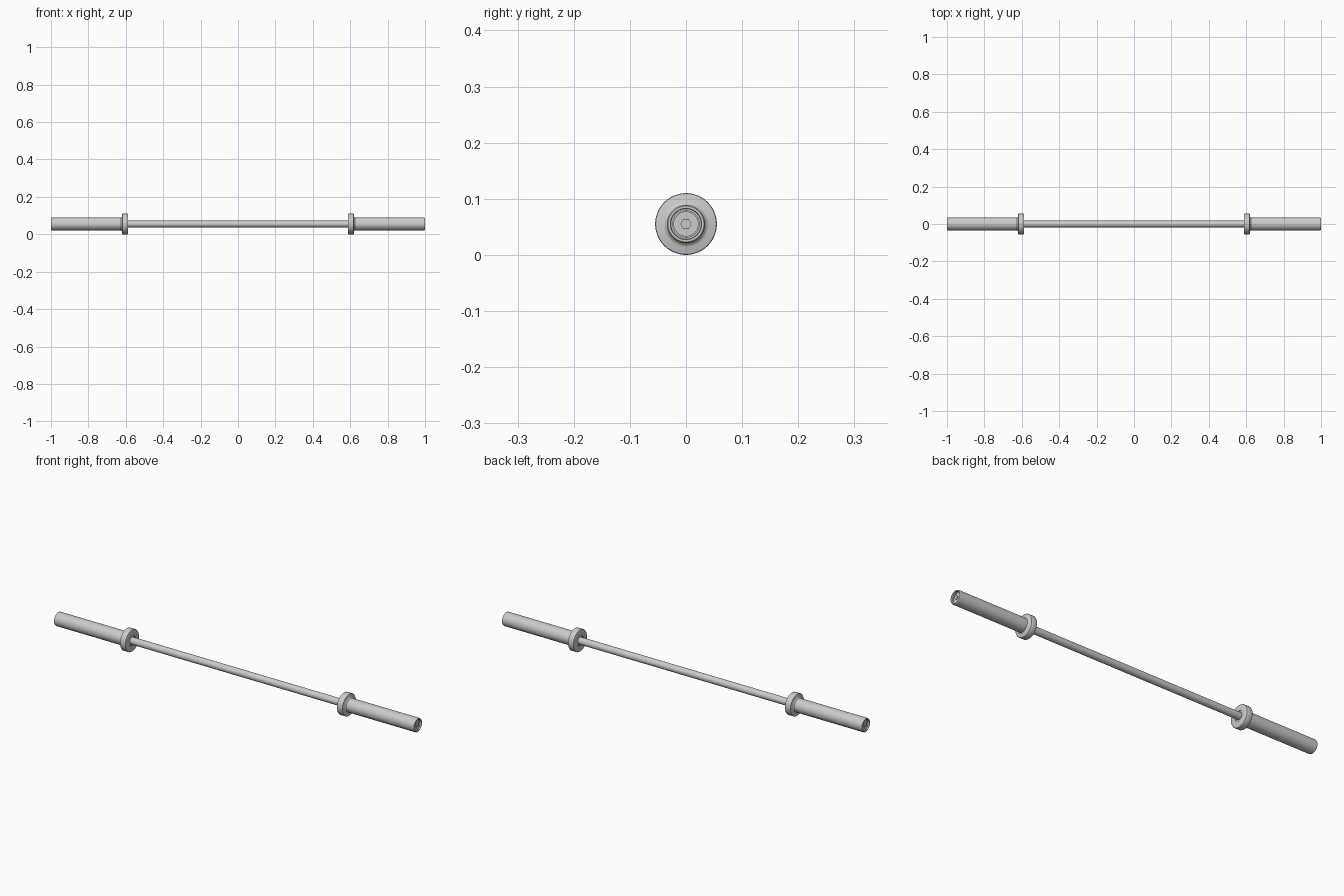
import bpy, bmesh, math
from mathutils import Matrix, Vector

if "Cube" in bpy.data.objects:
    bpy.data.objects.remove(bpy.data.objects["Cube"])

CZ = 0.055   # axis height


def finish(bm, name):
    bmesh.ops.remove_doubles(bm, verts=bm.verts, dist=1e-5)
    bmesh.ops.recalc_face_normals(bm, faces=bm.faces)
    me = bpy.data.meshes.new(name)
    bm.to_mesh(me)
    bm.free()
    ob = bpy.data.objects.new(name, me)
    bpy.context.collection.objects.link(ob)
    bpy.ops.object.select_all(action='DESELECT')
    ob.select_set(True)
    bpy.context.view_layer.objects.active = ob
    bpy.ops.object.shade_smooth_by_angle(angle=math.radians(30))
    return ob


def lathe(name, profile, side=1, steps=64):
    """Spin (x, radius) points around the bar axis."""
    bm = bmesh.new()
    vs = [bm.verts.new((x * side, 0, CZ + r)) for x, r in profile]
    es = [bm.edges.new(p) for p in zip(vs, vs[1:])]
    bmesh.ops.spin(bm, geom=vs + es, cent=(0, 0, CZ), axis=(1, 0, 0),
                   angle=2 * math.pi, steps=steps, use_duplicate=False)
    return finish(bm, name)


# Shaft
lathe("shaft", [(-0.60, 0), (-0.60, 0.0175), (0.60, 0.0175), (0.60, 0)])

for side, label in ((-1, "left"), (1, "right")):
    # Collar with rounded rim and a fillet where it meets the sleeve
    lathe(label + "_collar", [
        (0.589, 0.0), (0.589, 0.024), (0.587, 0.026), (0.587, 0.052),
        (0.588, 0.054), (0.590, 0.055), (0.616, 0.055), (0.618, 0.054),
        (0.619, 0.052), (0.619, 0.041), (0.621, 0.037), (0.625, 0.034)], side)
    # Sleeve with chamfered lip and recessed end
    lathe(label + "_sleeve", [
        (0.610, 0.034), (0.997, 0.034), (1.0, 0.032), (1.0, 0.028),
        (0.998, 0.027), (0.992, 0.027), (0.992, 0.0)], side)
    # Retaining ring inside the recess
    lathe(label + "_retaining_ring", [
        (0.992, 0.0245), (0.995, 0.0245), (0.995, 0.0215), (0.992, 0.0215)], side)
    # Hexagonal end bolt
    bm = bmesh.new()
    bmesh.ops.create_cone(
        bm, cap_ends=True, segments=6, radius1=0.010, radius2=0.010, depth=0.006,
        matrix=Matrix.Translation(Vector((side * 0.994, 0, CZ)))
        @ Matrix.Rotation(math.pi / 2, 4, 'Y'))
    finish(bm, label + "_end_bolt")
